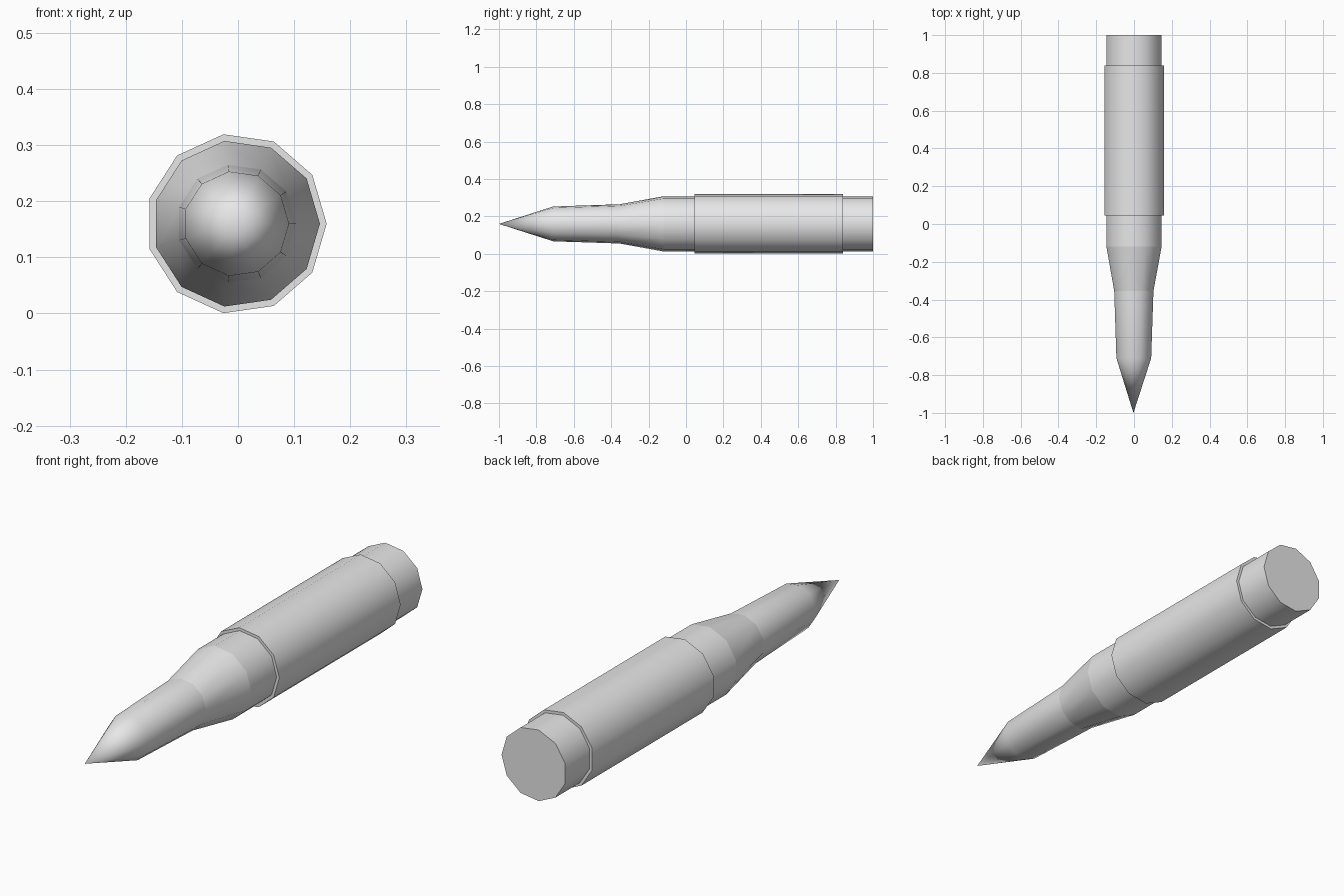
import bpy, bmesh, math

if "Cube" in bpy.data.objects:
    bpy.data.objects.remove(bpy.data.objects["Cube"])

SIDES = 11
CX, CZ = -0.003, 0.16   # long axis of the round

grey = bpy.data.materials.new("plain grey")
grey.diffuse_color = (0.8, 0.8, 0.8, 1)
grey.use_nodes = True
grey.node_tree.nodes["Principled BSDF"].inputs["Base Color"].default_value = grey.diffuse_color


def turned_part(name, profile, cap_front=False, cap_back=False):
    """Loft an eleven-sided shell along y through (y, radius) pairs; radius 0 is a point."""
    bm = bmesh.new()
    rings = []
    for y, r in profile:
        if r == 0:
            rings.append([bm.verts.new((CX, y, CZ))] * SIDES)
            continue
        angles = [2 * math.pi * k / SIDES for k in range(SIDES)]
        rings.append([bm.verts.new((CX + r * math.cos(a), y, CZ + r * math.sin(a)))
                      for a in angles])
    for a, b in zip(rings, rings[1:]):
        for k in range(SIDES):
            n = (k + 1) % SIDES
            corners = dict.fromkeys((a[k], a[n], b[n], b[k]))
            bm.faces.new(list(corners))
    if cap_front:
        bm.faces.new(rings[0])
    if cap_back:
        bm.faces.new(list(reversed(rings[-1])))
    # Faces wind outward: ring order runs counter-clockwise seen from the front
    mesh = bpy.data.meshes.new(name)
    bm.normal_update()
    bm.to_mesh(mesh)
    bm.free()
    mesh.materials.append(grey)
    obj = bpy.data.objects.new(name, mesh)
    bpy.context.collection.objects.link(obj)
    bpy.ops.object.select_all(action='DESELECT')
    obj.select_set(True)
    bpy.context.view_layer.objects.active = obj
    bpy.ops.object.shade_smooth_by_angle(angle=math.radians(50))
    return obj


# Pointed nose and tapering neck
turned_part("nose", [(-1.0, 0), (-0.71, 0.094), (-0.355, 0.106)])
# Sloped shoulder
turned_part("shoulder", [(-0.355, 0.106), (-0.12, 0.149)])
# Straight case with a closed base
turned_part("case", [(-0.12, 0.149), (1.0, 0.149)], cap_back=True)
# Slightly wider sleeve around the case
turned_part("sleeve", [(0.045, 0.161), (0.84, 0.161)], cap_front=True, cap_back=True)
